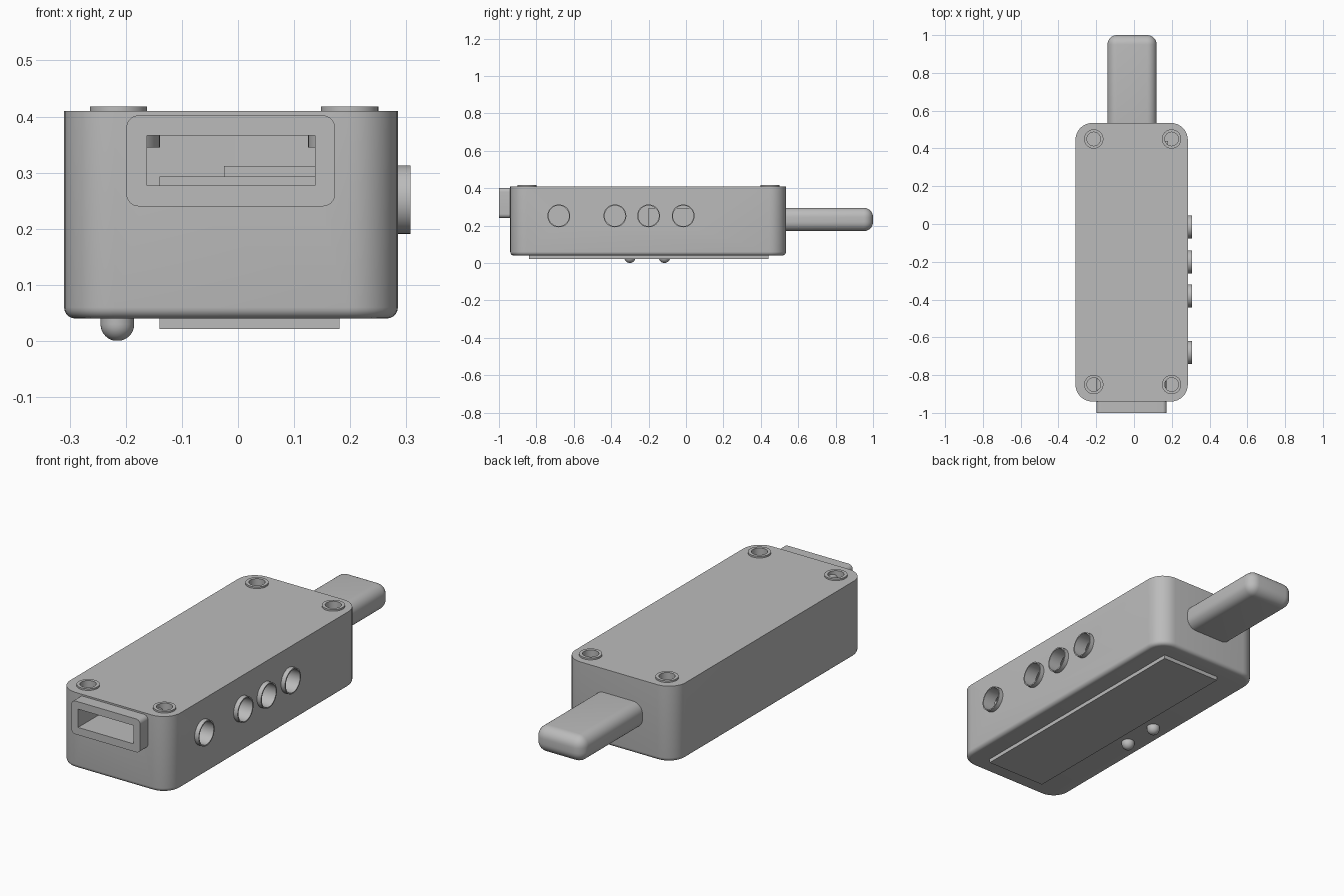
import bpy, bmesh
from math import cos, sin, tau
from mathutils import Vector, Matrix

cube = bpy.data.objects.get("Cube")
if cube:
    bpy.data.objects.remove(cube)

grey = bpy.data.materials.new("casing grey")
grey.use_nodes = True
grey.diffuse_color = (0.5, 0.5, 0.5, 1)
grey.node_tree.nodes["Principled BSDF"].inputs["Base Color"].default_value = grey.diffuse_color


def finish(name, bm):
    bmesh.ops.recalc_face_normals(bm, faces=bm.faces)
    mesh = bpy.data.meshes.new(name)
    bm.to_mesh(mesh)
    bm.free()
    mesh.materials.append(grey)
    ob = bpy.data.objects.new(name, mesh)
    bpy.context.collection.objects.link(ob)
    smooth(ob)
    return ob


def smooth(ob):
    bpy.ops.object.select_all(action='DESELECT')
    ob.select_set(True)
    bpy.context.view_layer.objects.active = ob
    bpy.ops.object.shade_smooth_by_angle()


def bevel(bm, edges, radius, segments=8):
    bmesh.ops.bevel(bm, geom=edges, offset=radius, segments=segments,
                    profile=0.5, affect='EDGES')


def box(name, low, high, radius=0, axis=None, bottom=0):
    """Box, rounded on the edges along one axis (or on all), and on its bottom rim."""
    low, high = Vector(low), Vector(high)
    bm = bmesh.new()
    bmesh.ops.create_cube(bm, size=1)
    for v in bm.verts:
        v.co = (low + high) / 2 + v.co * (high - low)
    if radius:
        edges = [e for e in bm.edges if axis is None
                 or abs((e.verts[0].co - e.verts[1].co).normalized()[axis]) > 0.9]
        bevel(bm, edges, radius)
    if bottom:
        bevel(bm, [e for e in bm.edges if all(v.co.z < low.z + 1e-4 for v in e.verts)],
              bottom, 5)
    return finish(name, bm)


def lathe(name, profile, centre, axis='Z', closed=True, sides=40):
    """Revolve (radius, height) points; closed profiles make tubes."""
    bm = bmesh.new()
    rings = [[bm.verts.new((r * cos(tau * i / sides), r * sin(tau * i / sides), h))
              for i in range(sides)] for r, h in profile]
    pairs = list(zip(rings, rings[1:]))
    if closed:
        pairs.append((rings[-1], rings[0]))
    else:
        bm.faces.new(rings[0])
        bm.faces.new(rings[-1])
    for a, b in pairs:
        for i in range(sides):
            j = (i + 1) % sides
            bm.faces.new((a[i], a[j], b[j], b[i]))
    if axis == 'X':
        bm.transform(Matrix.Rotation(tau / 4, 4, 'Y'))
    bm.transform(Matrix.Translation(centre))
    return finish(name, bm)


def tube(name, outer, inner, start, end, centre, axis='Z'):
    return lathe(name, [(outer, start), (outer, end), (inner, end), (inner, start)],
                 centre, axis)


def cylinder(name, r, start, end, centre, axis='Z'):
    return lathe(name, [(r, start), (r, end)], centre, axis, closed=False)


def cut(target, cutters):
    for c in cutters:
        m = target.modifiers.new("cut", 'BOOLEAN')
        m.operation, m.solver, m.object = 'DIFFERENCE', 'EXACT', c
        bpy.context.view_layer.objects.active = target
        bpy.ops.object.modifier_apply(modifier=m.name)
        bpy.data.objects.remove(c)
    smooth(target)


screws = [(x, y) for x in (-0.213, 0.199) for y in (-0.85, 0.45)]
ports = (-0.68, -0.38, -0.2, -0.015)

# Hollow casing with openings
casing = box("casing", (-0.31, -0.94, 0.04), (0.285, 0.535, 0.41), 0.09, 2, 0.02)
cutters = [box("cavity", (-0.27, -0.9, 0.08), (0.245, 0.495, 0.38), 0.06, 2),
           box("slot_cutter", (-0.162, -0.97, 0.277), (0.137, -0.88, 0.366))]
cutters += [cylinder("screw_cutter", 0.042, 0.36, 0.43, (x, y, 0)) for x, y in screws]
cutters += [cylinder("port_cutter", 0.058, 0.22, 0.3, (0, y, 0.252), 'X') for y in ports]
cut(casing, cutters)

# Screw posts and raised collars
for x, y in screws:
    tube("screw_post", 0.074, 0.036, 0.345, 0.39, (x, y, 0))
    tube("screw_collar", 0.051, 0.036, 0.35, 0.418, (x, y, 0))

# Side port rings
for y in ports:
    tube("port_ring", 0.061, 0.055, 0.24, 0.307, (0, y, 0.252), 'X')

# Front socket
socket = box("front_socket", (-0.199, -1, 0.24), (0.173, -0.8, 0.402), 0.022, 1)
cut(socket, [box("socket_cutter", (-0.162, -1.1, 0.277), (0.137, -0.7, 0.366))])

# Inner board and component
box("inner_board", (-0.14, -0.2, 0.08), (0.18, 0.44, 0.293))
box("inner_component", (-0.025, 0.1, 0.28), (0.15, 0.4, 0.312))

# Rear plug
box("rear_plug", (-0.14, 0.48, 0.17), (0.12, 1, 0.295), 0.05)

# Base plate and two indicator domes
box("base_plate", (-0.14, -0.84, 0.021), (0.181, 0.44, 0.06))
for y in (-0.3, -0.115):
    dome = [(0.03 * sin(tau / 4 * k / 8), 0.03 - 0.03 * cos(tau / 4 * k / 8))
            for k in range(1, 9)]
    lathe("indicator_dome", dome + [(0.03, 0.06)], (-0.215, y, 0), closed=False)
